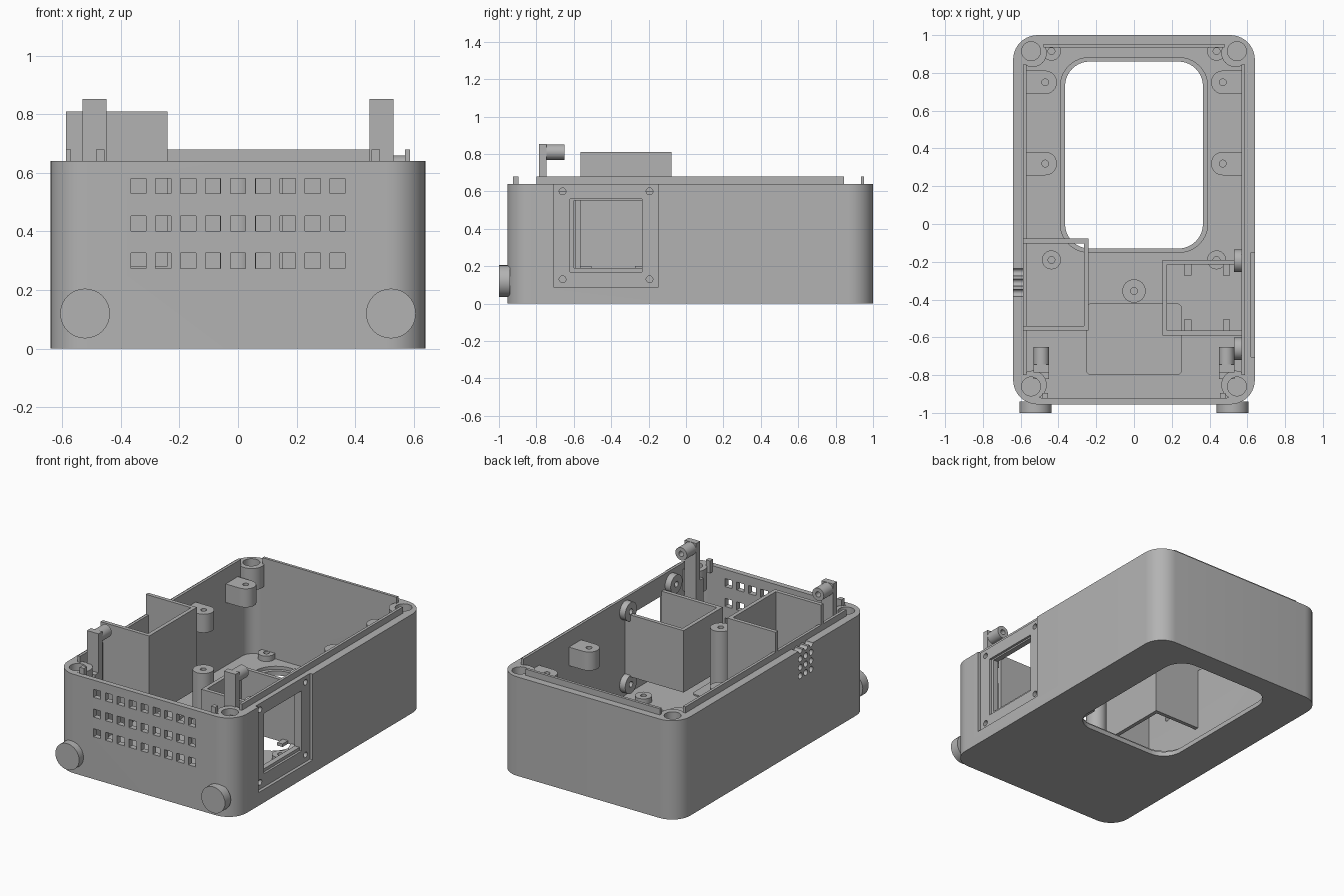
import bpy, bmesh
from math import cos, sin, pi
from mathutils import Matrix, Vector

old = bpy.data.objects.get("Cube")
if old:
    bpy.data.objects.remove(old, do_unlink=True)

grey = bpy.data.materials.new("plain grey")
grey.use_nodes = True
colour = (0.45, 0.45, 0.45, 1)
grey.diffuse_color = colour
grey.node_tree.nodes["Principled BSDF"].inputs["Base Color"].default_value = colour


def finish(bm, name):
    bmesh.ops.recalc_face_normals(bm, faces=bm.faces)
    me = bpy.data.meshes.new(name)
    bm.to_mesh(me)
    bm.free()
    me.materials.append(grey)
    ob = bpy.data.objects.new(name, me)
    bpy.context.scene.collection.objects.link(ob)
    return ob


def add_box(bm, lo, hi):
    lo, hi = Vector(lo), Vector(hi)
    m = Matrix.Translation((lo + hi) / 2) @ Matrix.Diagonal((*(hi - lo), 1))
    bmesh.ops.create_cube(bm, size=1, matrix=m)


def add_cyl(bm, c, r, depth, axis="z"):
    turn = {"x": Matrix.Rotation(pi / 2, 4, "Y"), "y": Matrix.Rotation(pi / 2, 4, "X"), "z": Matrix()}
    bmesh.ops.create_cone(bm, cap_ends=True, segments=32, radius1=r, radius2=r, depth=depth,
                          matrix=Matrix.Translation(c) @ turn[axis])


def box(name, lo, hi):
    bm = bmesh.new()
    add_box(bm, lo, hi)
    return finish(bm, name)


def cyls(name, centres, r, depth, axis="z"):
    bm = bmesh.new()
    for c in centres:
        add_cyl(bm, c, r, depth, axis)
    return finish(bm, name)


def prism(name, points, z0, z1):
    bm = bmesh.new()
    face = bm.faces.new([bm.verts.new((x, y, z0)) for x, y in points])
    new = bmesh.ops.extrude_face_region(bm, geom=[face])["geom"]
    bmesh.ops.translate(bm, vec=(0, 0, z1 - z0), verts=[v for v in new if isinstance(v, bmesh.types.BMVert)])
    return finish(bm, name)


def rounded(name, x, y0, y1, r, z0, z1, n=10):
    pts = []
    for k, (cx, cy) in enumerate([(x - r, y1 - r), (r - x, y1 - r), (r - x, y0 + r), (x - r, y0 + r)]):
        for i in range(n + 1):
            a = (k + i / n) * pi / 2
            pts.append((cx + r * cos(a), cy + r * sin(a)))
    return prism(name, pts, z0, z1)


def apply_boolean(target, other, operation="DIFFERENCE"):
    mod = target.modifiers.new("shape", "BOOLEAN")
    mod.operation, mod.object, mod.solver = operation, other, "EXACT"
    dg = bpy.context.evaluated_depsgraph_get()
    me = bpy.data.meshes.new_from_object(target.evaluated_get(dg))
    target.modifiers.clear()
    target.data = me
    bpy.data.objects.remove(other, do_unlink=True)


FLOOR, TOP, LIP = 0.05, 0.64, 0.68
corners = [(s * 0.545, y) for s in (-1, 1) for y in (0.915, -0.86)]

# Main shell with hollow inside and stepped opening in the floor
shell = rounded("shell", 0.64, -0.955, 1, 0.13, 0, TOP)
apply_boolean(shell, rounded("cavity", 0.57, -0.92, 0.935, 0.08, FLOOR, 1))
apply_boolean(shell, rounded("opening", 0.365, -0.13, 0.86, 0.13, -1, 1))
apply_boolean(shell, rounded("opening_step", 0.39, -0.15, 0.88, 0.15, 0.03, 0.2))

# Corner bosses with shallow round pockets
for i, (x, y) in enumerate(corners):
    boss = cyls("corner_boss", [(x * 0.985, y * 0.99, 0.57)], 0.075, 0.14)
    apply_boolean(shell, boss, "UNION")
apply_boolean(shell, cyls("pockets", [(x, y, TOP) for x, y in corners], 0.05, 0.12))

# Square vents in the front wall
bm = bmesh.new()
for i in range(9):
    for z in (0.3, 0.427, 0.555):
        x = -0.34 + 0.085 * i
        add_box(bm, (x - 0.026, -1.1, z - 0.026), (x + 0.026, -0.88, z + 0.026))
apply_boolean(shell, finish(bm, "front_vents"))

# Round vents in the left-hand wall
vents = [(-0.6, -0.255 - 0.055 * i, 0.475 + 0.055 * j) for i in range(3) for j in range(4)]
apply_boolean(shell, cyls("side_vents", vents, 0.019, 0.2, "x"))

# Recessed window plate in the side wall, its bosses and screw holes
screws = [(y, z) for y in (-0.66, -0.195) for z in (0.13, 0.6)]
apply_boolean(shell, box("window_recess", (0.62, -0.705, 0.085), (0.8, -0.15, 0.8)))
apply_boolean(shell, box("window_hole", (0.5, -0.6, 0.19), (0.8, -0.235, 0.55)))
apply_boolean(shell, box("window_step", (0.605, -0.62, 0.17), (0.8, -0.235, 0.56)))
apply_boolean(shell, cyls("screw_holes", [(0.6, y, z) for y, z in screws], 0.018, 0.3, "x"))
for y, z in screws:
    ring = cyls("window_boss", [(0.552, y, z)], 0.06, 0.044, "x")
    apply_boolean(ring, cyls("hole", [(0.55, y, z)], 0.018, 0.2, "x"))

# Locating lips on the rim
for s in (-1, 1):
    a, b = sorted((s * 0.57, s * 0.588))
    box("side_lip", (a, -0.8, 0.6), (b, 0.845, LIP))
    a, b = sorted((s * 0.455, s * 0.485))
    box("front_tab", (a, -0.925, 0.6), (b, -0.895, LIP))
box("back_lip", (-0.48, 0.935, 0.6), (0.48, 0.953, LIP))

# Round screw posts on the floor
posts = [(s * 0.437, y, 0.05, 0.085) for s in (-1, 1) for y in (-0.19, 0.915)] + [(0, -0.355, 0.062, 0.58)]
for x, y, r, top in posts:
    post = cyls("screw_post", [(x, y, (0.03 + top) / 2)], r, top - 0.03)
    apply_boolean(post, cyls("hole", [(x, y, top)], 0.018, 0.06))

# Rounded screw tabs on the long walls
for s in (-1, 1):
    for y in (0.32, 0.75):
        arc = [(s * (0.47 - 0.062 * sin(i * pi / 16)), y + 0.062 * cos(i * pi / 16)) for i in range(17)]
        tab = prism("wall_tab", arc + [(s * 0.58, y - 0.062), (s * 0.58, y + 0.062)], 0.46, 0.58)
        apply_boolean(tab, cyls("hole", [(s * 0.47, y, 0.58)], 0.018, 0.12))

# Tall open compartment on the left-hand side
T = 0.025
tall = box("tall_compartment", (-0.588, -0.565, 0.28), (-0.24, -0.077, 0.81))
apply_boolean(tall, box("inside", (-0.8, -0.565 + T, 0), (-0.24 - T, -0.077 - T, 1)))

# Low compartment behind the window, with small clips
low = box("window_compartment", (0.15, -0.59, 0.18), (0.575, -0.19, 0.58))
apply_boolean(low, box("inside", (0.15 + T, -0.59 + T, 0), (0.8, -0.19 - T, 1)))
for x in (0.285, 0.49):
    for y in (-0.535, -0.242):
        box("clip", (x - 0.019, y - 0.03, 0.18), (x + 0.019, y + 0.03, 0.2))

# Raised pad on the floor
rounded("floor_pad", 0.255, -0.8, -0.42, 0.03, 0.04, 0.058)

# Hinge arms near the front, and round feet on the front wall
for s in (-1, 1):
    x = s * 0.49
    arm = box("hinge_arm", (x - 0.041, -0.785, FLOOR - 0.01), (x + 0.041, -0.745, 0.852))
    apply_boolean(arm, box("arm_base", (x - 0.041, -0.82, FLOOR - 0.01), (x + 0.041, -0.765, 0.6)), "UNION")
    pin = cyls("hinge_pin", [(x, -0.7, 0.81)], 0.041, 0.1, "y")
    apply_boolean(pin, cyls("hole", [(x, -0.65, 0.81)], 0.017, 0.12, "y"))
    cyls("round_foot", [(s * 0.522, -0.97, 0.12)], 0.085, 0.06, "y")

# Smooth the curved faces and keep the edges sharp
for ob in bpy.context.scene.objects:
    if ob.type == "MESH":
        ob.data.shade_smooth()
        ob.data.set_sharp_from_angle(angle=pi / 6)
